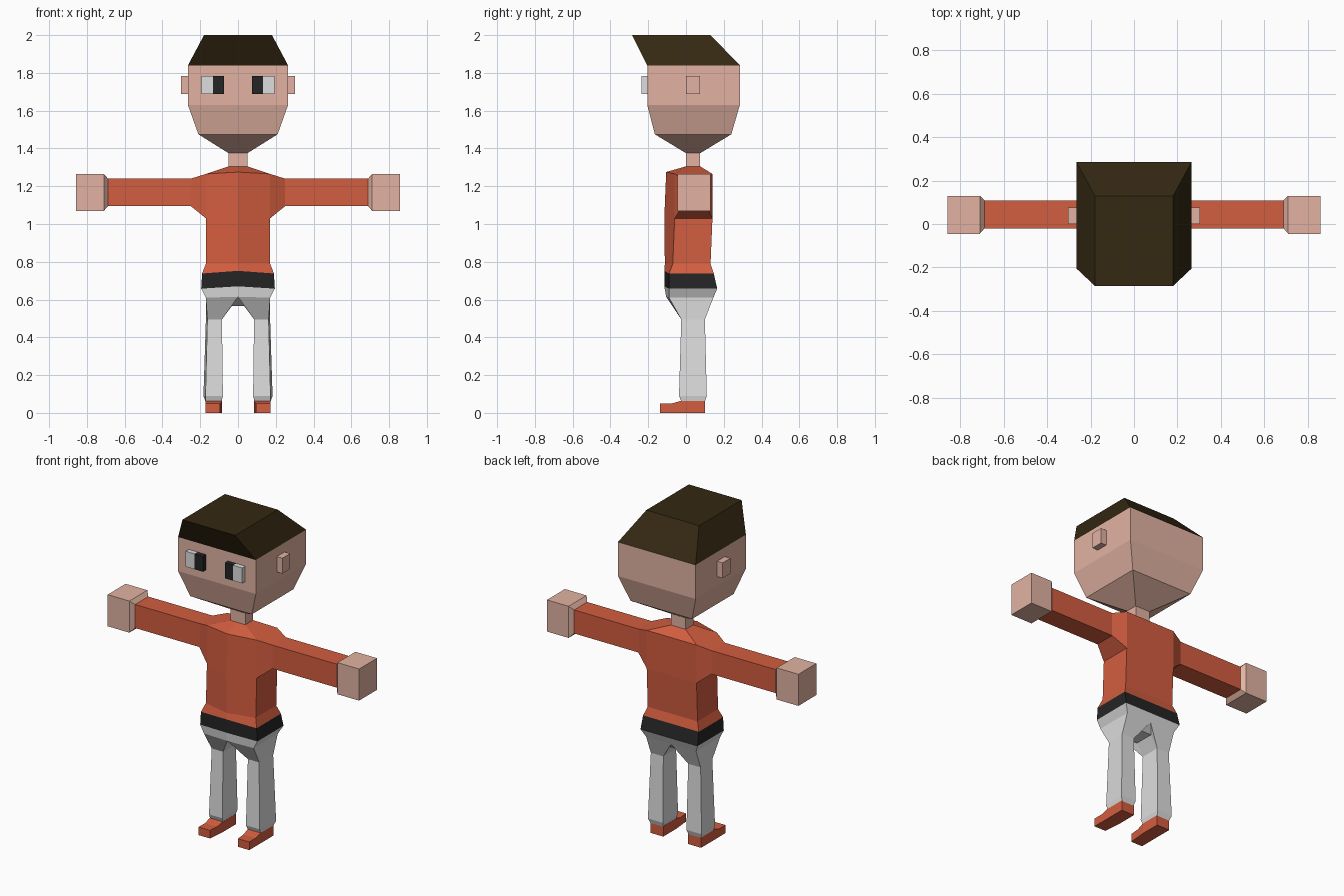
import bpy
import bmesh

if "Cube" in bpy.data.objects:
    bpy.data.objects.remove(bpy.data.objects["Cube"])


def material(name, rgb):
    m = bpy.data.materials.new(name)
    m.diffuse_color = (*rgb, 1)
    m.use_nodes = True
    m.node_tree.nodes["Principled BSDF"].inputs["Base Color"].default_value = m.diffuse_color
    return m


SKIN = material("skin", (0.76, 0.45, 0.36))
HAIR = material("dark_brown_hair", (0.034, 0.021, 0.006))
RED = material("orange_red_cloth", (0.65, 0.11, 0.05))
BLACK = material("black", (0.018, 0.018, 0.018))
WHITE = material("light_grey", (0.73, 0.73, 0.73))


def build(name, verts, faces, mat, mirror=False):
    bm = bmesh.new()
    vs = [bm.verts.new(v) for v in verts]
    for f in faces:
        bm.faces.new([vs[i] for i in f])
    me = bpy.data.meshes.new(name)
    bm.to_mesh(me)
    bm.free()
    me.materials.append(mat)
    ob = bpy.data.objects.new(name, me)
    bpy.context.collection.objects.link(ob)
    if mirror:
        ob.modifiers.new("mirror", 'MIRROR')
    return ob


def loft(name, rings, mat, start=False, end=False, mirror=False, skip=()):
    """Bridge equal rings of points; cap the ends on request."""
    n = len(rings[0])
    verts = [p for r in rings for p in r]
    faces = []
    for k in range(len(rings) - 1):
        for i in range(n):
            if (k, i) not in skip:
                j = (i + 1) % n
                faces.append((k * n + i, k * n + j, k * n + n + j, k * n + n + i))
    if start:
        faces.append(tuple(reversed(range(n))))
    if end:
        faces.append(tuple(range(len(verts) - n, len(verts))))
    return build(name, verts, faces, mat, mirror)


def rect_z(x0, x1, y0, y1, z):
    return [(x0, y0, z), (x1, y0, z), (x1, y1, z), (x0, y1, z)]


def rect_x(x, y0, y1, z0, z1):
    return [(x, y0, z0), (x, y1, z0), (x, y1, z1), (x, y0, z1)]


def rect_y(y, x0, x1, z0, z1):
    return [(x0, y, z0), (x1, y, z0), (x1, y, z1), (x0, y, z1)]


def body(x, ridge, front, back, z, zc):
    """Six-sided body section with a ridge down the front."""
    return [(-x, front, z), (0, ridge, zc), (x, front, z),
            (x, back, z), (0, back, z), (-x, back, z)]


# Head, hair and neck
brow = rect_z(-0.265, 0.265, -0.205, 0.285, 1.84)
chin = rect_z(-0.05, 0.05, 0.0, 0.075, 1.375)
loft("head", [chin,
              rect_z(-0.21, 0.21, -0.165, 0.24, 1.475),
              rect_z(-0.265, 0.265, -0.205, 0.285, 1.63),
              brow], SKIN)
loft("hair", [brow, rect_z(-0.18, 0.18, -0.285, 0.13, 2.0)], HAIR, end=True)
loft("neck", [rect_z(-0.05, 0.05, 0.0, 0.075, 1.305), chin], SKIN)

# Ears and eyes
loft("ears", [rect_x(0.265, 0.0, 0.075, 1.688, 1.783),
              rect_x(0.303, 0.0, 0.075, 1.688, 1.783)], SKIN, end=True, mirror=True)
for name, x0, x1, mat in (("pupils", 0.075, 0.132, BLACK),
                          ("eye_whites", 0.132, 0.193, WHITE)):
    loft(name, [rect_y(-0.205, x0, x1, 1.688, 1.783),
                rect_y(-0.235, x0, x1, 1.688, 1.783)], mat, end=True, mirror=True)

# Shirt body, belt and hips share their boundary sections
waist = body(0.19, -0.115, -0.09, 0.147, 0.738, 0.752)
belt_low = body(0.195, -0.115, -0.09, 0.165, 0.658, 0.67)
hip = body(0.17, -0.105, -0.09, 0.145, 0.61, 0.615)
loft("shirt", [waist,
               body(0.17, -0.112, -0.07, 0.13, 0.79, 0.79),
               body(0.17, -0.115, -0.06, 0.14, 1.03, 1.03),
               body(0.17, -0.105, -0.06, 0.14, 1.265, 1.275),
               body(0.05, 0.0, 0.0, 0.075, 1.305, 1.305)],
     RED, skip={(2, 2), (2, 5)})
loft("belt", [belt_low, waist], BLACK)
loft("trouser_top", [hip, belt_low], WHITE)

# Sleeves run from the open chest sides, then hands
cuff = rect_x(0.688, -0.02, 0.108, 1.095, 1.24)
loft("sleeves", [rect_x(0.17, -0.06, 0.14, 1.03, 1.265),
                 rect_x(0.25, -0.02, 0.108, 1.095, 1.24),
                 cuff], RED, mirror=True)
loft("hands", [cuff,
               rect_x(0.71, -0.045, 0.13, 1.07, 1.265),
               rect_x(0.858, -0.045, 0.13, 1.07, 1.265)],
     SKIN, end=True, mirror=True)

# Trouser seat: half of the piece between hips, crotch and legs, mirrored
leg_top = [(0.085, -0.025, 0.495), (0.162, -0.025, 0.495),
           (0.17, 0.10, 0.495), (0.085, 0.10, 0.495)]
seat = hip[1:5] + leg_top + [(0.04, -0.02, 0.565), (0.04, 0.10, 0.565),
                             (0, -0.02, 0.565), (0, 0.10, 0.565)]
build("trouser_seat", seat,
      [(0, 4, 5, 1), (0, 10, 8), (0, 8, 4), (1, 5, 6, 2), (2, 6, 7, 3),
       (3, 7, 9), (3, 9, 11), (8, 9, 7, 4), (10, 11, 9, 8)], WHITE, mirror=True)

# Trouser legs, flared to the hem
loft("trouser_legs", [rect_z(0.087, 0.172, -0.025, 0.10, 0.06),
                      [(0.08, -0.037, 0.09), (0.172, -0.037, 0.09),
                       (0.183, 0.11, 0.09), (0.08, 0.11, 0.09)],
                      leg_top], WHITE, mirror=True)

# Shoes, heel to toe
loft("shoes", [rect_y(0.10, 0.085, 0.173, 0, 0.064),
               rect_y(-0.025, 0.085, 0.173, 0, 0.064),
               rect_y(-0.075, 0.09, 0.173, 0, 0.05),
               rect_y(-0.137, 0.095, 0.173, 0, 0.05)],
     RED, start=True, end=True, mirror=True)
